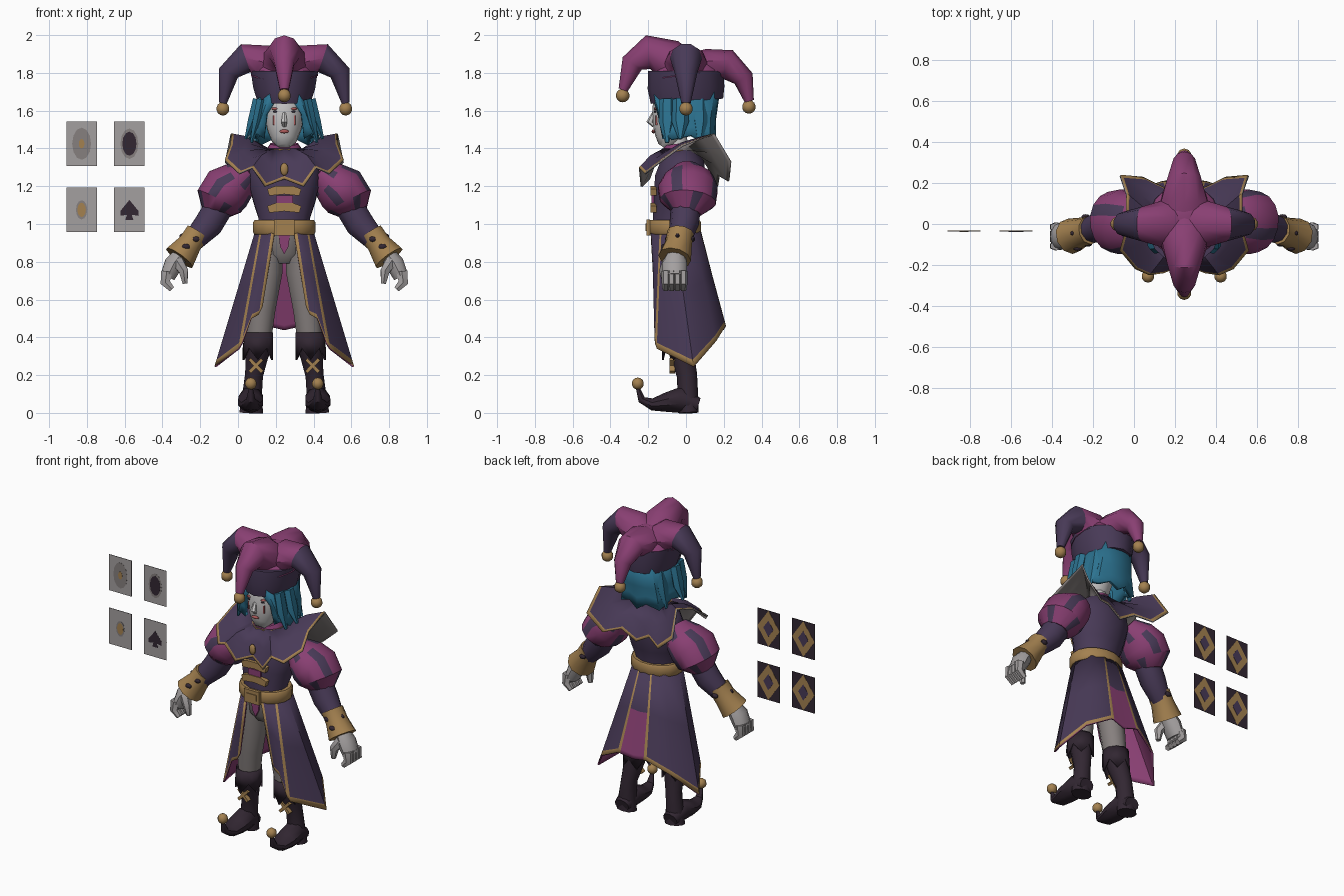
import bpy, bmesh, math
from mathutils import Vector, Matrix

if "Cube" in bpy.data.objects:
    bpy.data.objects.remove(bpy.data.objects["Cube"])
CX = 0.245  # the figure stands beside its floating cards

def mat(name, *rgb):
    m = bpy.data.materials.new(name)
    m.use_nodes = True
    m.diffuse_color = (*rgb, 1)
    m.node_tree.nodes["Principled BSDF"].inputs["Base Color"].default_value = (*rgb, 1)
    return m

PURPLE = mat("dark purple", .065, .042, .095)
PINK = mat("magenta", .25, .05, .17)
GOLD = mat("dull gold", .37, .22, .08)
BLUE = mat("hair blue", .025, .17, .28)
GREY = mat("trouser grey", .24, .215, .21)
SKIN = mat("pale skin", .58, .57, .57)
HAND = mat("glove grey", .37, .35, .35)
BOOT = mat("boot brown", .032, .02, .032)
RED = mat("lip red", .4, .1, .1)

def finish(name, bm, mats, fix=True):
    if fix:
        bmesh.ops.recalc_face_normals(bm, faces=bm.faces)
    me = bpy.data.meshes.new(name)
    bm.to_mesh(me)
    bm.free()
    ob = bpy.data.objects.new(name, me)
    ob.location.x = CX
    for m in mats:
        me.materials.append(m)
    bpy.context.collection.objects.link(ob)
    return ob

def loft(name, secs, mats, n=8, ref="X", rule=lambda i, j: 0):
    """Closed tube through sections (centre, radius u, radius v)."""
    bm = bmesh.new()
    cs = [Vector(s[0]) for s in secs]
    rings = []
    for k, (c, ru, rv) in enumerate(secs):
        t = (cs[min(k + 1, len(cs) - 1)] - cs[max(k - 1, 0)]).normalized()
        u = Vector((0, 1, 0)).cross(t).normalized()
        if ref == "X":
            u = t.cross(Vector((1, 0, 0))).normalized().cross(t)
        v = t.cross(u)
        angs = [2 * math.pi * (i + .5) / n for i in range(n)]
        rings.append([bm.verts.new(cs[k] + u * ru * math.cos(a) + v * rv * math.sin(a)) for a in angs])
    for j in range(len(rings) - 1):
        for i in range(n):
            h = (i + 1) % n
            f = bm.faces.new((rings[j][i], rings[j][h], rings[j + 1][h], rings[j + 1][i]))
            f.material_index = rule(i, j)
    bm.faces.new(rings[0])
    bm.faces.new(rings[-1]).material_index = rule(0, len(secs) - 2)
    return finish(name, bm, mats)

def column(name, secs, mats, n=12):
    """Upright loft from (z, centre y, radius x, radius y)."""
    return loft(name, [((0, cy, z), rx, ry) for z, cy, rx, ry in secs], mats, n)

def sheet(name, rows, mats, closed=False, rule=lambda i, j: 0, thick=.01):
    """Cloth from rows of points, top to bottom, with lining and rim colours."""
    bm = bmesh.new()
    g = [[bm.verts.new(p) for p in r] for r in rows]
    n = len(g[0])
    for j in range(len(g) - 1):
        for i in range(n if closed else n - 1):
            h = (i + 1) % n
            bm.faces.new((g[j][i], g[j + 1][i], g[j + 1][h], g[j][h])).material_index = rule(i, j)
    s = finish(name, bm, mats, False).modifiers.new("thickness", "SOLIDIFY")
    s.thickness = thick
    s.material_offset = len(mats) - 1
    s.material_offset_rim = min(1, len(mats) - 1)

def blend(a, b, t):
    return [Vector(p).lerp(Vector(q), t) for p, q in zip(a, b)]

def whole(half, ring=False):
    """Mirror a half row running from the front centre to the back centre."""
    back = [(-x, y, z) for x, y, z in reversed(half[:-1])]
    return half + (back[:-1] if ring else back)

def solid(name, c, size, m, turn=None):
    """Ball of the given radii, or a box when a turn angle is given."""
    bm = bmesh.new()
    if turn is None:
        bmesh.ops.create_uvsphere(bm, u_segments=10, v_segments=7, radius=1)
    else:
        bmesh.ops.create_cube(bm, size=1)
    place = Matrix.Translation(c) @ Matrix.Rotation(turn or 0, 4, "Y") @ Matrix.Diagonal((*size, 1))
    bmesh.ops.transform(bm, matrix=place, verts=bm.verts)
    finish(name, bm, [m])

def bell(name, c, r=.036):
    solid(name, c, (r, r, r), GOLD)

def plate(name, c, outline, m, depth=.002, size=1):
    bm = bmesh.new()
    f = bm.faces.new([bm.verts.new((c[0] + x * size, c[1], c[2] + z * size)) for x, z in outline])
    e = bmesh.ops.extrude_face_region(bm, geom=[f])["geom"]
    bmesh.ops.translate(bm, vec=(0, depth, 0), verts=[v for v in e if isinstance(v, bmesh.types.BMVert)])
    finish(name, bm, [m])

# Torso, belt and chest trim
column("torso", [(.95, -.06, .145, .12), (1.03, -.06, .14, .12), (1.12, -.045, .17, .13), (1.24, -.03, .2, .14), (1.33, -.02, .18, .12), (1.4, -.03, .09, .08)], [PURPLE])
column("hips", [(.79, -.06, .06, .06), (.84, -.06, .11, .1), (.95, -.06, .13, .11)], [GREY])
plate("hip_sash", (0, -.172, .9), [(-.03, .04), (.03, .04), (.022, -.02), (0, -.06), (-.022, -.02)], PINK, .02)
column("belt", [(.945, -.06, .16, .135), (.955, -.06, .168, .142), (1.01, -.06, .168, .142), (1.02, -.06, .16, .135)], [GOLD], 16)
solid("buckle", (0, -.2, .982), (.11, .02, .085), GOLD, 0)
solid("buckle_centre", (0, -.211, .982), (.07, .008, .04), GOLD, 0)
for z in (1.08, 1.17):
    plate("chest_strap", (0, -.187, z), [(-.09, .015), (-.05, .03), (.05, .03), (.09, .015), (.08, -.02), (0, -.012), (-.08, -.02)], GOLD, .03)
solid("chest_panel", (0, -.172, 1.12), (.09, .02, .06), PINK, 0)
column("neck", [(1.36, -.04, .06, .06), (1.47, -.05, .055, .055)], [SKIN])
column("neck_ruff", [(1.39, -.04, .1, .085), (1.425, -.045, .075, .075)], [PINK])
column("neck_trim", [(1.385, -.04, .107, .092), (1.398, -.04, .105, .09)], [GOLD])

# Flared collar with raised corners and a gold hem
rim = whole([(0, -.2, 1.24), (.1, -.24, 1.2), (.17, -.25, 1.3), (.24, -.22, 1.27), (.315, -.13, 1.34), (.285, -.02, 1.42),
             (.28, .15, 1.48), (.31, .24, 1.33), (.2, .23, 1.23), (.1, .18, 1.26), (0, .17, 1.2)], True)
turns = [2 * math.pi * i / len(rim) for i in range(len(rim))]
neck = [(.1 * math.sin(a), -.035 - .09 * math.cos(a), 1.4) for a in turns]
fold = [p + Vector((0, 0, .02)) for p in blend(neck, rim, .55)]
sheet("collar", [neck, fold, blend(fold, rim, .85), rim], [PURPLE, GOLD, GREY], True, lambda i, j: int(j == 2))
solid("collar_brooch", (0, -.2, 1.29), (.022, .014, .034), GOLD)

# Long open coat: front tails, side points and a back panel
waist = whole([(x, y, .96) for x, y in ((.05, -.188), (.068, -.185), (.09, -.17), (.12, -.14), (.13, -.13),
                                        (.155, -.06), (.12, .04), (.05, .075), (.04, .077), (0, .08))])
hem = whole([(.115, -.165, .56), (.135, -.165, .52), (.175, -.17, .5), (.225, -.165, .37), (.245, -.155, .34),
             (.37, .04, .245), (.26, .16, .38), (.105, .21, .46), (.085, .212, .46), (0, .2, .44)])

def coat_rule(i, j):
    k = min(i, len(hem) - 2 - i)
    if k == 8:
        return 2 if j else 0
    return int(k in (0, 3, 7) or j == 2)

sheet("coat_skirt", [waist, blend(waist, hem, .45), blend(waist, hem, .95), hem], [PURPLE, GOLD, PINK], False, coat_rule)

# Head and face
column("head", [(1.41, -.125, .03, .025), (1.44, -.105, .065, .065), (1.5, -.08, .092, .1), (1.57, -.067, .105, .113), (1.64, -.06, .107, .115), (1.72, -.05, .1, .1)], [SKIN], 14)
loft("nose", [((0, -.165, 1.6), .008, .008), ((0, -.19, 1.54), .018, .02), ((0, -.17, 1.52), .012, .01)], [SKIN], 6)
solid("lips", (0, -.172, 1.49), (.026, .01, .01), RED)
for s in (-1, 1):
    solid("eye", (s * .045, -.163, 1.595), (.016, .007, .006), BOOT)
    solid("eye_shadow", (s * .047, -.16, 1.61), (.022, .01, .008), RED)
    solid("cheek_mark", (s * .055, -.155, 1.55), (.007, .014, .05), RED, 0)

# Hair curtain, parted at the front with a jagged hem
top = whole([(.015, -.185, 1.7), (.07, -.175, 1.71), (.13, -.08, 1.71), (.14, .05, 1.71), (.1, .15, 1.7), (.05, .175, 1.7), (0, .18, 1.7)])
mid = whole([(.092, -.15, 1.58), (.12, -.14, 1.57), (.147, -.07, 1.57), (.15, .04, 1.56), (.115, .13, 1.56), (.06, .155, 1.56), (0, .16, 1.56)])
tips = whole([(.105, -.125, 1.45), (.15, -.13, 1.48), (.19, -.08, 1.45), (.165, .03, 1.47), (.14, .125, 1.42), (.06, .15, 1.45), (0, .16, 1.41)])
sheet("hair", [top, mid, blend(mid, tips, .5), tips], [BLUE], thick=.025)

# Jester hat: band, crown and four drooping horns with bells
column("hat_band", [(1.65, .005, .145, .192), (1.72, 0, .168, .203), (1.81, 0, .182, .2)], [PURPLE], 14)
column("hat_crown", [(1.79, 0, .182, .198), (1.86, -.01, .14, .15), (1.9, -.02, .06, .07)], [PINK], 14)
loft("front_horn", [((0, -.01, 1.79), .15, .12), ((0, -.1, 1.875), .115, .11), ((0, -.2, 1.91), .085, .09), ((0, -.285, 1.85), .055, .06), ((0, -.333, 1.71), .025, .025)], [PINK], 10)
loft("back_horn", [((0, .02, 1.79), .15, .11), ((0, .13, 1.835), .115, .095), ((0, .22, 1.845), .085, .08), ((0, .305, 1.77), .055, .055), ((0, .335, 1.65), .025, .025)], [PINK], 10)
bell("front_bell", (0, -.335, 1.68))
bell("back_bell", (0, .333, 1.62))
for s in (-1, 1):
    loft("side_horn", [((s * .02, 0, 1.78), .11, .14), ((s * .12, 0, 1.86), .1, .11), ((s * .205, 0, 1.878), .082, .085),
                       ((s * .295, 0, 1.8), .058, .06), ((s * .325, 0, 1.64), .022, .025)], [PINK, PURPLE], 10, "Y", lambda i, j: int(j > 1))
    bell("side_bell", (s * .325, 0, 1.61))
    for x, y, z in ((.17, -.1, 1.43), (.2, -.03, 1.45), (.15, .07, 1.42)):
        loft("hair_lock", [((s * x * .7, y, 1.66), .03, .04), ((s * x * .85, y, 1.54), .028, .045), ((s * x * 1.02, y, z), .008, .01)], [BLUE], 6)

    # Arm: patterned puff, forearm, flared cuff and hand
    loft("puff_sleeve", [((s * .18, 0, 1.28), .07, .08), ((s * .24, .01, 1.23), .11, .14), ((s * .3, .01, 1.185), .138, .16),
                         ((s * .345, .01, 1.12), .13, .15), ((s * .365, 0, 1.06), .075, .08)], [PINK, PURPLE], 16, "Y",
         lambda i, j: int(i % 4 == 0 and j in (1, 2) or i % 4 == 2 and j in (0, 3)))
    loft("forearm", [((s * .34, 0, 1.1), .08, .08), ((s * .4, -.01, 1.0), .08, .078), ((s * .5, -.04, .89), .055, .055)], [PURPLE], 10, "Y")
    loft("cuff", [((s * .46, -.03, .955), .066, .07), ((s * .5, -.04, .895), .066, .072), ((s * .555, -.06, .82), .088, .088)], [GOLD], 10, "Y")
    for x, y, z in ((.47, -.098, .92), (.52, -.118, .88), (.535, -.045, .935), (.48, .035, .92)):
        solid("cuff_patch", (s * x, y, z), (.022, .013, .015), BOOT)
    loft("palm", [((s * .54, -.05, .85), .04, .045), ((s * .585, -.06, .79), .052, .066), ((s * .618, -.06, .72), .042, .064)], [HAND], 10, "Y")
    for y in (-.107, -.076, -.045, -.014):
        loft("finger", [((s * .622, y, .75), .034, .022), ((s * .63, y, .69), .03, .022), ((s * .595, y, .655), .018, .018)], [HAND], 6, "Y")
    loft("thumb", [((s * .565, -.09, .8), .035, .035), ((s * .533, -.115, .75), .028, .028), ((s * .525, -.11, .685), .015, .015)], [HAND], 6, "Y")

    # Leg and curled boot
    loft("trouser_leg", [((s * .075, -.055, .95), .075, .1), ((s * .09, -.055, .75), .085, .09), ((s * .12, -.05, .55), .077, .078), ((s * .135, -.04, .38), .068, .07)], [GREY], 10)
    loft("boot_shaft", [((s * .135, -.04, .42), .08, .08), ((s * .145, -.02, .3), .062, .064), ((s * .16, .005, .2), .05, .054),
                        ((s * .17, .01, .1), .054, .054), ((s * .175, .015, 0), .066, .052)], [BOOT], 10)
    loft("boot_foot", [((s * .175, .065, .04), .05, .04), ((s * .176, -.03, .07), .068, .07), ((s * .178, -.11, .055), .07, .05),
                       ((s * .178, -.18, .045), .052, .032), ((s * .177, -.235, .07), .025, .02), ((s * .177, -.258, .14), .009, .009)], [BOOT], 10)
    bell("boot_bell", (s * .177, -.255, .155), .032)
    ring = [(math.sin(a), -math.cos(a)) for a in (math.pi * i / 5 for i in range(10))]
    sheet("boot_cuff", [[(s * .135 + .08 * x, -.04 + .082 * y, .425) for x, y in ring],
                        [(s * .14 + .084 * x, -.04 + .088 * y, .345 if i % 2 else .28) for i, (x, y) in enumerate(ring)]], [BOOT], True)
    for turn in (-.8, .8):
        solid("boot_lace", (s * .15, -.072, .25), (.095, .03, .018), GOLD, turn)

# Four floating cards with layered front pips and diamond backs
oval = [(.05 * math.cos(math.pi * k / 6), .085 * math.sin(math.pi * k / 6)) for k in range(12)]
spade = [(0, .05), (.045, -.005), (.045, -.03), (.012, -.025), (.02, -.05), (-.02, -.05), (-.012, -.025), (-.045, -.03), (-.045, -.005)]
pips = [((oval, GREY, 1), (oval, GOLD, .3)), ((oval, GREY, .95), (oval, BOOT, .75)), ((oval, GREY, .6), (oval, GOLD, .45)), ((spade, BOOT, 1.05),)]
for k, layers in enumerate(pips):
    c = Vector((-.828 - CX + .253 * (k % 2), -.035, 1.425 - .35 * (k // 2)))
    solid("card_front", c, (.162, .002, .235), HAND, 0)
    solid("card_back", c + Vector((0, .0015, 0)), (.162, .001, .235), BOOT, 0)
    for d, (shape, m, size) in enumerate(layers):
        plate("card_pip", c - Vector((0, .002 + .001 * d, 0)), shape, m, size=size)
    for size, m in ((1, GOLD), (.45, PURPLE)):
        plate("card_diamond", c + Vector((0, .001, 0)), [(.081, 0), (0, .117), (-.081, 0), (0, -.117)], m, .004 - .002 * size, size)

# Smooth rounded parts, keep hard edges
bpy.ops.object.select_all(action="DESELECT")
for ob in bpy.context.scene.objects:
    if ob.type == "MESH":
        ob.select_set(True)
        bpy.context.view_layer.objects.active = ob
bpy.ops.object.shade_smooth_by_angle(angle=math.radians(40))
